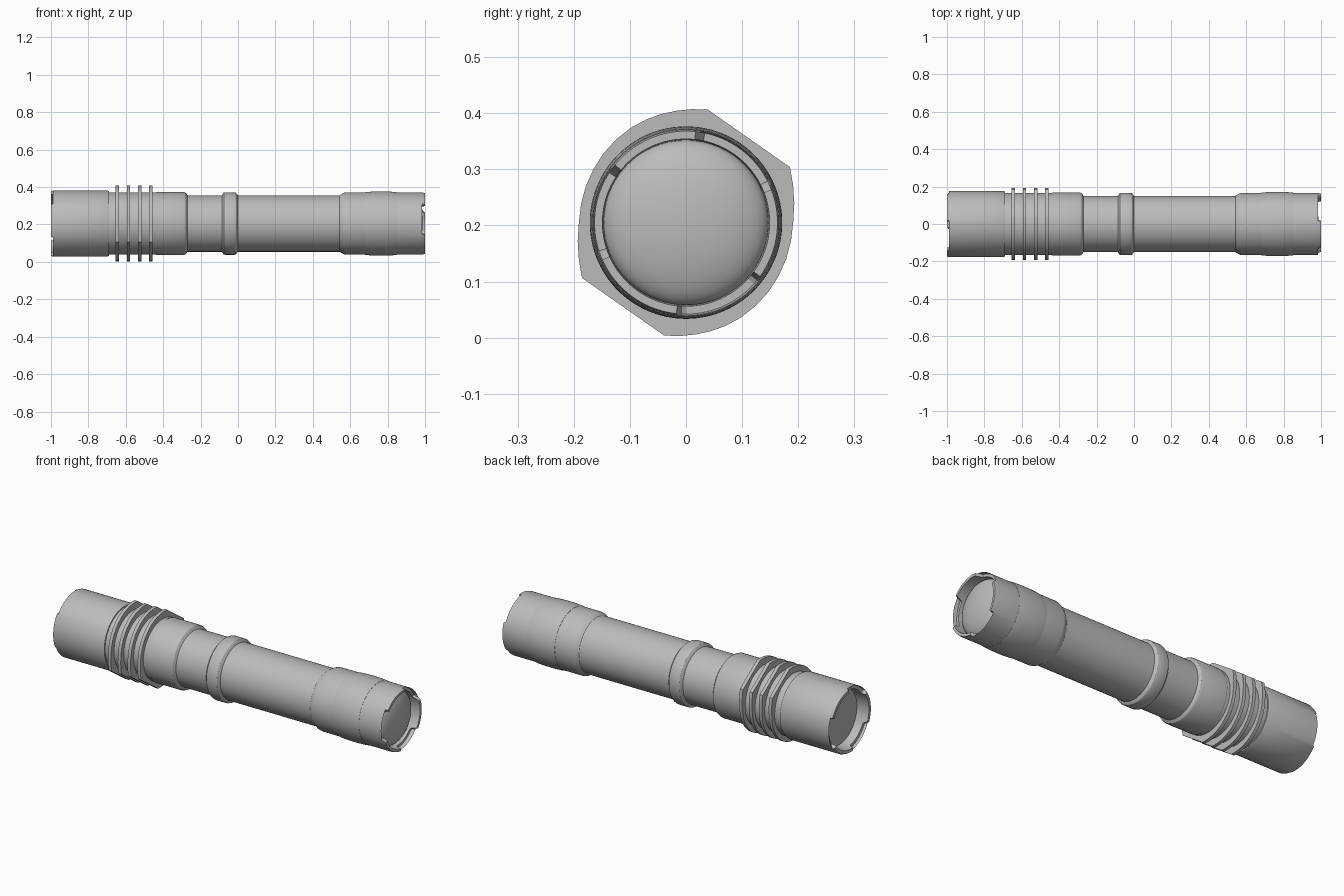
import bpy, bmesh, math

if "Cube" in bpy.data.objects:
    bpy.data.objects.remove(bpy.data.objects["Cube"])

ZC = 0.205      # height of the long axis
SEG = 120

grey = bpy.data.materials.new("light grey metal")
grey.diffuse_color = (0.5, 0.5, 0.5, 1)
grey.use_nodes = True
grey.node_tree.nodes["Principled BSDF"].inputs["Base Color"].default_value = grey.diffuse_color


def finish(bm, name, angle=30):
    bmesh.ops.remove_doubles(bm, verts=bm.verts, dist=1e-5)
    bmesh.ops.recalc_face_normals(bm, faces=bm.faces)
    me = bpy.data.meshes.new(name)
    bm.to_mesh(me)
    bm.free()
    ob = bpy.data.objects.new(name, me)
    bpy.context.collection.objects.link(ob)
    me.materials.append(grey)
    bpy.ops.object.select_all(action='DESELECT')
    ob.select_set(True)
    bpy.context.view_layer.objects.active = ob
    bpy.ops.object.shade_smooth_by_angle(angle=math.radians(angle))
    return ob


def lathe(name, profile, notches=(), half=30, depth=0.0, end=1):
    """Revolve (x, r) points about the long axis; points at x == end dip at the notches."""
    bm = bmesh.new()
    rings = []
    for x, r in profile:
        ring = []
        for i in range(SEG):
            deg = i * 360 / SEG
            px = x
            if notches and abs(x - end) < 1e-6:
                d = min(abs((deg - n + 180) % 360 - 180) for n in notches)
                t = max(0.0, min(1.0, (half - d) / 3.5))
                px -= math.copysign(depth * t, end)
            a = math.radians(deg)
            ring.append(bm.verts.new((px, r * math.cos(a), ZC + r * math.sin(a))))
        rings.append(ring)
    for p, q in zip(rings, rings[1:]):
        for i in range(SEG):
            j = (i + 1) % SEG
            bm.faces.new((p[i], p[j], q[j], q[i]))
    return finish(bm, name)


# Lamp-end sleeve with a notched rim and a recessed flat face
lathe("end_sleeve", [(-0.93, 0), (-0.93, 0.152), (-1.0, 0.156), (-1.0, 0.173),
                     (-0.99, 0.177), (-0.70, 0.177), (-0.69, 0.173), (-0.69, 0)],
      notches=(114, 234, 354), half=30, depth=0.024, end=-1.0)

# Collar carrying the cooling fins
lathe("fin_collar", [(-0.70, 0), (-0.70, 0.166), (-0.44, 0.166), (-0.435, 0.169),
                     (-0.29, 0.169), (-0.28, 0.165), (-0.27, 0.151), (-0.27, 0)])

# Fins: rounded discs with two flats, symmetric by a half turn
half_outline = [(28, .210), (79, .205), (87, .2025), (95, .200), (103, .1985), (111, .197),
                (120, .1955), (130, .1935), (140, .192), (150, .1905), (160, .190),
                (170, .190), (180, .191), (190, .196), (199, .202)]
outline = half_outline + [(a + 180, r) for a, r in half_outline]
for k in range(4):
    x0 = -0.645 + 0.0595 * k
    bm = bmesh.new()
    sides = []
    for x in (x0 - 0.009, x0 + 0.009):
        sides.append([bm.verts.new((x, r * math.cos(math.radians(a)),
                                    ZC + r * math.sin(math.radians(a)))) for a, r in outline])
        bm.faces.new(sides[-1])
    n = len(outline)
    for i in range(n):
        j = (i + 1) % n
        bm.faces.new((sides[0][i], sides[0][j], sides[1][j], sides[1][i]))
    finish(bm, f"fin_{k + 1}", 25)

# Battery tube
lathe("battery_tube", [(-0.28, 0), (-0.28, 0.151), (0.56, 0.151), (0.56, 0)])

# Raised grip ring on the tube
lathe("grip_ring", [(-0.088, 0.148), (-0.086, 0.153), (-0.076, 0.165), (-0.07, 0.167),
                    (-0.018, 0.167), (-0.012, 0.165), (-0.002, 0.153), (0.0, 0.148)])

# Shoulder where the tube widens
lathe("shoulder", [(0.54, 0.148), (0.545, 0.152), (0.565, 0.164), (0.575, 0.166),
                   (0.69, 0.166), (0.69, 0)])

# Softly swelling band
lathe("head_band", [(0.68, 0.16), (0.68, 0.167), (0.70, 0.1695), (0.73, 0.171),
                    (0.765, 0.1715), (0.80, 0.171), (0.83, 0.1695), (0.85, 0.167), (0.85, 0.16)])

# Front bezel with a notched crown
lathe("crown_bezel", [(0.84, 0), (0.84, 0.166), (0.985, 0.166), (1.0, 0.163),
                      (1.0, 0.149), (0.93, 0.147), (0.93, 0)],
      notches=(53, 172, 294), half=30, depth=0.036, end=1.0)

# Domed end inside the crown
dome = [(0.925, 0.147)] + [(0.935 + 0.052 * math.sin(t * math.pi / 24),
                            0.147 * math.cos(t * math.pi / 24)) for t in range(13)]
lathe("domed_cap", dome)
